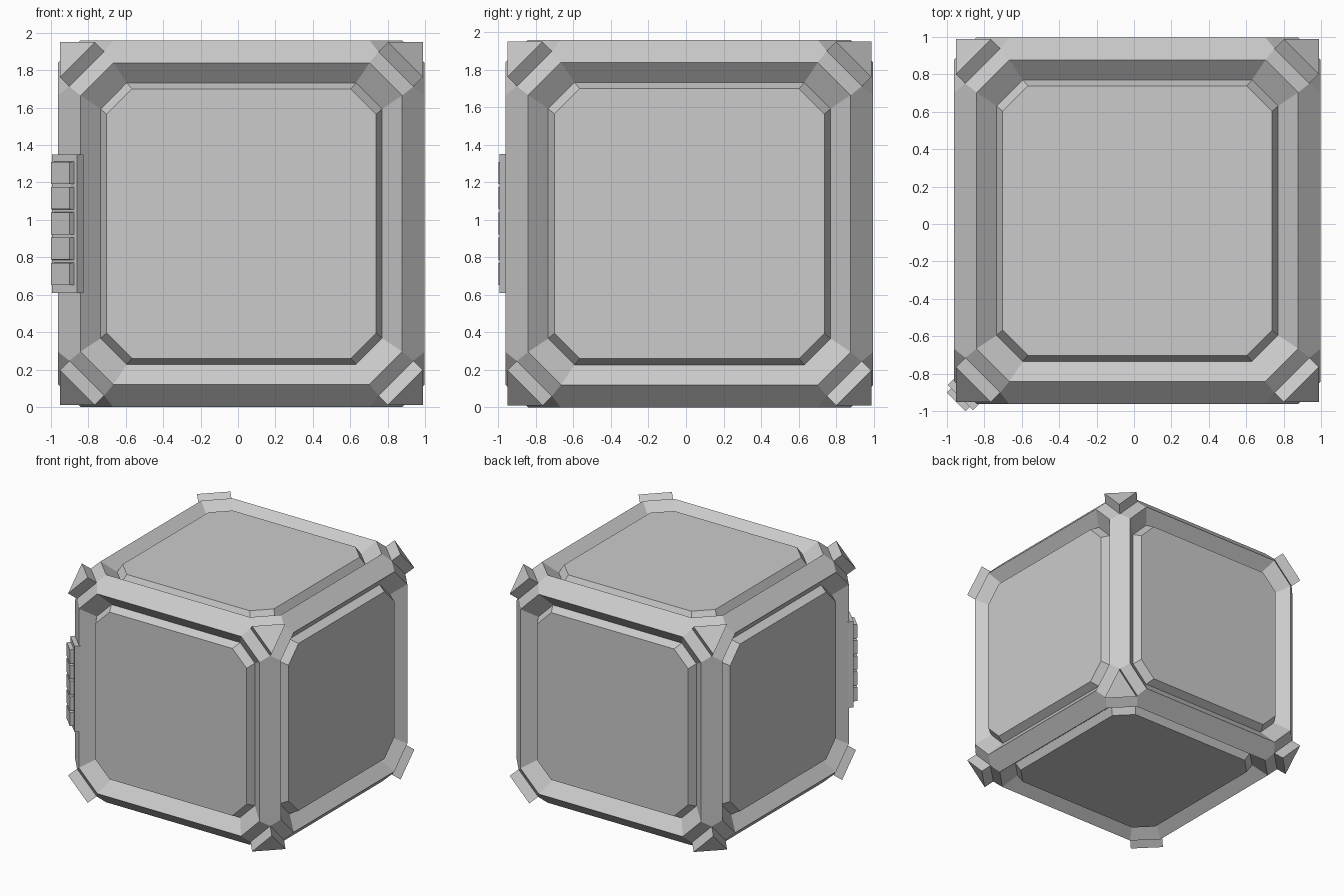
import bpy, bmesh, math
from mathutils import Vector, Matrix

if "Cube" in bpy.data.objects:
    bpy.data.objects.remove(bpy.data.objects["Cube"])

CENTRE = Vector((0.018, 0.018, 0.98))
SIDES = [Matrix.Rotation(math.radians(a), 3, 'Z') for a in (0, 90, 180, 270)]
SIDES += [Matrix.Rotation(math.radians(a), 3, 'X') for a in (90, -90)]


def finish(name, bm):
    bmesh.ops.remove_doubles(bm, verts=bm.verts, dist=0.0005)
    bmesh.ops.recalc_face_normals(bm, faces=bm.faces)
    bmesh.ops.dissolve_limit(bm, angle_limit=math.radians(1), verts=bm.verts, edges=bm.edges)
    me = bpy.data.meshes.new(name)
    bm.to_mesh(me)
    bm.free()
    ob = bpy.data.objects.new(name, me)
    bpy.context.collection.objects.link(ob)
    return ob


def octagon(bm, rot, half, cut, depth):
    """Square ring with cut corners, on one side of the crate."""
    k = half - cut
    pts = [(k, half), (half, k), (half, -k), (k, -half),
           (-k, -half), (-half, -k), (-half, k), (-k, half)]
    return [bm.verts.new(CENTRE + rot @ Vector((x, -depth, z))) for x, z in pts]


def bridge(bm, a, b):
    n = len(a)
    for i in range(n):
        bm.faces.new((a[i], a[(i + 1) % n], b[(i + 1) % n], b[i]))


# crate frame: chamfered edge bars with a slope down into each side
bm = bmesh.new()
for rot in SIDES:
    outer = octagon(bm, rot, 0.92, 0.187, 0.92)
    ridge = octagon(bm, rot, 0.86, 0.175, 0.98)
    floor = octagon(bm, rot, 0.753, 0.14, 0.89)
    bridge(bm, outer, ridge)
    bridge(bm, ridge, floor)
finish("crate_frame", bm)

# raised side panels
bm = bmesh.new()
for rot in SIDES:
    base = octagon(bm, rot, 0.753, 0.14, 0.89)
    top = octagon(bm, rot, 0.72, 0.135, 0.955)
    bridge(bm, base, top)
    bm.faces.new(top)
finish("side_panels", bm)

# triangular corner caps
bm = bmesh.new()
for sx in (-1, 1):
    for sy in (-1, 1):
        for sz in (-1, 1):
            rings = []
            for a, b in ((0.97, 0.783), (0.92, 0.733)):
                rings.append([bm.verts.new(CENTRE + Vector((x * sx, y * sy, z * sz)))
                              for x, y, z in ((a, a, b), (a, b, a), (b, a, a))])
            bridge(bm, *rings)
            for r in rings:
                bm.faces.new(r)
finish("corner_caps", bm)


def edge_box(bm, inner, outer, width, z0, z1, taper=1.0):
    """Box on the front left upright edge, turned 45 degrees."""
    rings = []
    for r, k in ((inner, 1.0), (outer, taper)):
        zc, h, w = (z0 + z1) / 2, (z1 - z0) / 2 * k, width / 2 * k
        ring = []
        for t, z in ((-w, zc - h), (w, zc - h), (w, zc + h), (-w, zc + h)):
            s = math.sqrt(0.5)
            ring.append(bm.verts.new((s * (t - r), s * (-t - r), z)))
        rings.append(ring)
    bridge(bm, *rings)
    for r in rings:
        bm.faces.new(r)


# latch plate with five blocks on the front left edge
bm = bmesh.new()
edge_box(bm, 1.265, 1.312, 0.19, 0.61, 1.35)
finish("latch_plate", bm)
bm = bmesh.new()
for i in range(5):
    z = 0.65 + i * 0.135
    edge_box(bm, 1.30, 1.345, 0.145, z, z + 0.122, 0.96)
finish("latch_blocks", bm)
